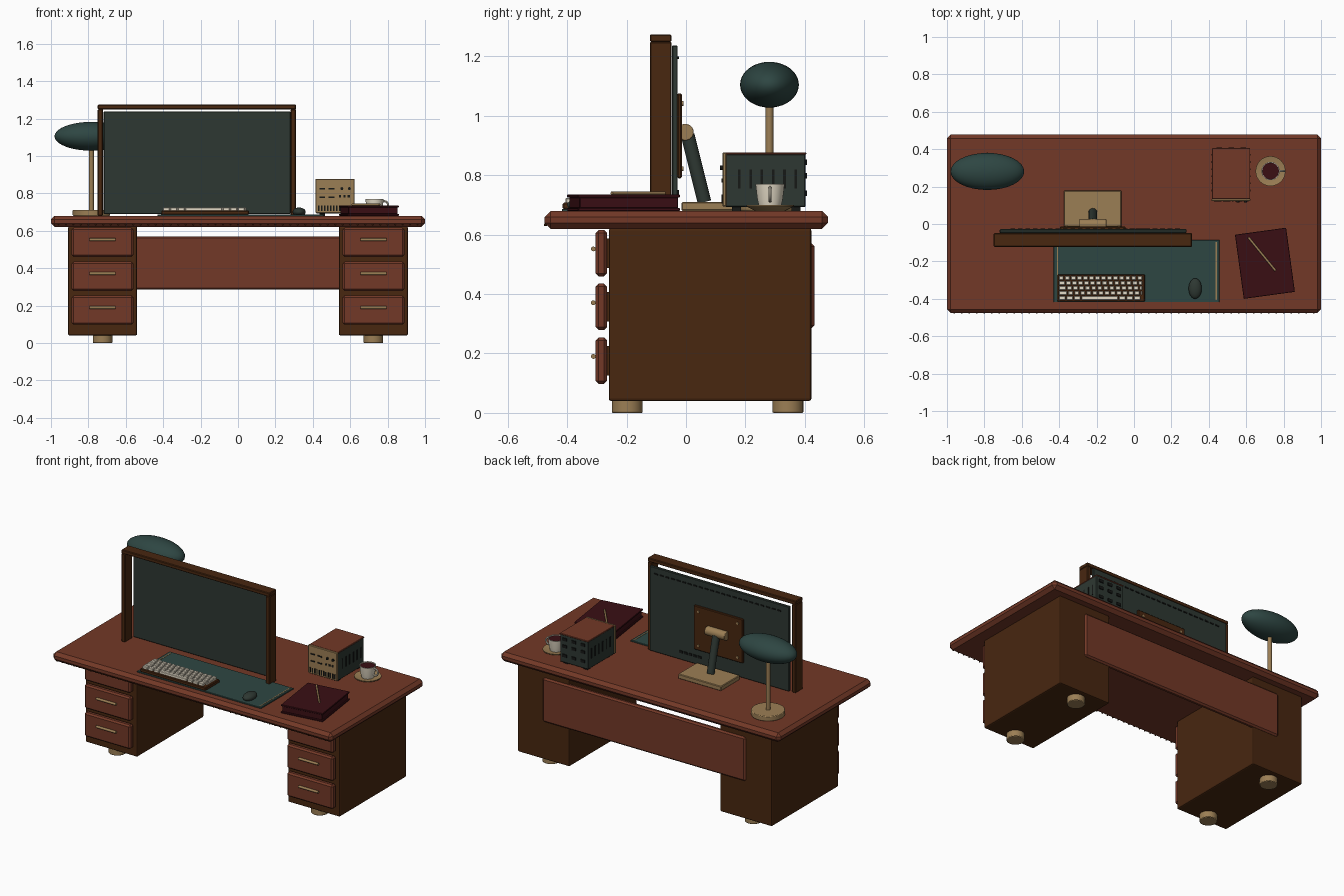
import bpy, bmesh, math
from mathutils import Matrix, Vector

if "Cube" in bpy.data.objects:
    bpy.data.objects.remove(bpy.data.objects["Cube"])


def material(name, r, g, b):
    m = bpy.data.materials.new(name)
    m.diffuse_color = (r, g, b, 1)
    m.use_nodes = True
    m.node_tree.nodes["Principled BSDF"].inputs["Base Color"].default_value = m.diffuse_color
    return m


RED = material("red wood", 0.17, 0.04, 0.02)
BROWN = material("dark wood", 0.065, 0.02, 0.005)
BRASS = material("brass", 0.33, 0.21, 0.09)
GREEN = material("grey green", 0.027, 0.039, 0.032)
TEAL = material("dark teal", 0.027, 0.061, 0.055)
CREAM = material("cream", 0.79, 0.72, 0.58)
MAROON = material("maroon", 0.042, 0.0045, 0.007)
BLACK = material("near black", 0.008, 0.009, 0.008)


def finish(name, bm, mat, bevel=0, segments=1, smooth=False):
    bmesh.ops.recalc_face_normals(bm, faces=bm.faces)
    me = bpy.data.meshes.new(name)
    bm.to_mesh(me)
    bm.free()
    me.materials.append(mat)
    ob = bpy.data.objects.new(name, me)
    bpy.context.collection.objects.link(ob)
    if bevel:
        mod = ob.modifiers.new("bevel", 'BEVEL')
        mod.width, mod.segments = bevel, segments
    if smooth:
        bpy.ops.object.select_all(action='DESELECT')
        bpy.context.view_layer.objects.active = ob
        ob.select_set(True)
        bpy.ops.object.shade_smooth_by_angle(angle=math.radians(40))
    return ob


def boxes(name, mat, ranges, bevel=0, segments=1):
    """One object from boxes given as x0, x1, y0, y1, z0, z1."""
    bm = bmesh.new()
    for x0, x1, y0, y1, z0, z1 in ranges:
        bmesh.ops.create_cube(bm, size=1, matrix=Matrix.Translation(
            ((x0 + x1) / 2, (y0 + y1) / 2, (z0 + z1) / 2)) @ Matrix.Diagonal((x1 - x0, y1 - y0, z1 - z0, 1)))
    return finish(name, bm, mat, bevel, segments)


def rods(name, mat, ends, r, sides=24, bevel=0):
    """One object from cylinders given as pairs of end points."""
    bm = bmesh.new()
    for a, b in ends:
        a, b = Vector(a), Vector(b)
        rot = (b - a).to_track_quat('Z', 'Y').to_matrix().to_4x4()
        bmesh.ops.create_cone(bm, cap_ends=True, segments=sides, radius1=r, radius2=r,
                              depth=(b - a).length, matrix=Matrix.Translation((a + b) / 2) @ rot)
    ob = finish(name, bm, mat, 0, 1, True)
    if bevel:
        mod = ob.modifiers.new("bevel", 'BEVEL')
        mod.width, mod.segments, mod.limit_method = bevel, 2, 'ANGLE'
    return ob


def ellipsoid(name, mat, centre, radii):
    bm = bmesh.new()
    bmesh.ops.create_uvsphere(bm, u_segments=32, v_segments=20, radius=1,
                              matrix=Matrix.Translation(centre) @ Matrix.Diagonal((*radii, 1)))
    return finish(name, bm, mat, smooth=True)


def lathe(name, mat, centre, profile, steps=32):
    bm = bmesh.new()
    vs = [bm.verts.new((r, 0, z)) for r, z in profile]
    es = [bm.edges.new(p) for p in zip(vs, vs[1:])]
    bmesh.ops.spin(bm, geom=vs + es, cent=(0, 0, 0), axis=(0, 0, 1), angle=math.tau, steps=steps)
    bmesh.ops.remove_doubles(bm, verts=bm.verts, dist=1e-5)
    ob = finish(name, bm, mat, smooth=True)
    ob.location = centre
    return ob


# Desk
boxes("desk_top", RED, [(-1, 1, -0.476, 0.478, 0.62, 0.68)], 0.02)
rods("edge_studs", BROWN, [((i * 0.04, -0.468, 0.633), (i * 0.04, -0.478, 0.633)) for i in range(-24, 25)], 0.004, 8)
boxes("modesty_panel", RED, [(-0.725, 0.725, 0.40, 0.433, 0.285, 0.57)], 0.01)
for side, cx in (("left", -0.724), ("right", 0.724)):
    boxes(side + "_pedestal", BROWN, [(cx - 0.185, cx + 0.185, -0.26, 0.422, 0.04, 0.622)], 0.008, 2)
    rows = (0.176, 0.357, 0.538)
    boxes(side + "_drawers", RED, [(cx - 0.165, cx + 0.165, -0.304, -0.266, z - 0.078, z + 0.078) for z in rows], 0.01)
    boxes(side + "_drawer_runners", BROWN, [(cx - 0.14, cx + 0.14, -0.28, -0.25, z - 0.05, z + 0.05) for z in rows])
    rods(side + "_handles", BRASS, [((cx - 0.07, -0.312, z + 0.014), (cx + 0.07, -0.312, z + 0.014)) for z in rows], 0.008, 16)
    rods(side + "_feet", BRASS, [((cx, y, 0), (cx, y, 0.045)) for y in (-0.198, 0.343)], 0.052, 24, 0.004)

# Monitor: three-sided wooden surround with the screen just behind it
boxes("monitor_surround", BROWN, [(-0.75, -0.722, -0.122, -0.049, 0.68, 1.25),
                                  (0.282, 0.31, -0.122, -0.049, 0.68, 1.25),
                                  (-0.75, 0.31, -0.122, -0.049, 1.249, 1.274)], 0.004)
boxes("screen", GREEN, [(-0.718, 0.28, -0.047, -0.028, 0.69, 1.237)], 0.003)
boxes("screen_vents", BLACK, [(-0.66 + i * 0.04, -0.635 + i * 0.04, -0.03, -0.023, 1.192, 1.2) for i in range(23)])
boxes("screen_ports", BLACK, [(-0.09 + i * 0.033, -0.067 + i * 0.033, -0.03, -0.023, 0.735, 0.75) for i in range(5)])
boxes("mount_plate", BROWN, [(-0.395, -0.045, -0.03, -0.014, 0.79, 1.075)], 0.004)
rods("mount_screws", BRASS, [((-0.22 + sx * 0.14, -0.02, 0.932 + sz * 0.11), (-0.22 + sx * 0.14, -0.009, 0.932 + sz * 0.11))
                             for sx in (-1, 1) for sz in (-1, 1)], 0.008, 12)
rods("mount_hinge", BRASS, [((-0.292, -0.002, 0.945), (-0.148, -0.002, 0.945))], 0.028, 24, 0.003)
rods("monitor_arm", GREEN, [((-0.22, 0.006, 0.935), (-0.22, 0.062, 0.71))], 0.023)
boxes("monitor_base", BRASS, [(-0.375, -0.067, -0.015, 0.178, 0.68, 0.71)], 0.004)

# Desk mat, keyboard and mouse
boxes("desk_mat", TEAL, [(-0.43, 0.457, -0.418, -0.085, 0.678, 0.687)], 0.002)
boxes("mat_stripes", BRASS, [(x - 0.003, x + 0.003, -0.405, -0.095, 0.685, 0.6885) for x in (-0.41, 0.44)])
boxes("keyboard_body", BROWN, [(-0.41, 0.058, -0.415, -0.27, 0.686, 0.708)], 0.004)
keys = []
for row in range(5):
    y = -0.395 + row * 0.0265
    if row == 0:
        keys += [(-0.40 + i * 0.04, -0.366 + i * 0.04, y - 0.011, y + 0.011, 0.705, 0.724) for i in (0, 1, 2, 8, 9, 10)]
        keys.append((-0.28, -0.086, y - 0.011, y + 0.011, 0.705, 0.724))
    else:
        off = (0, 0.018, 0.012, 0.006, 0)[row]
        first = -0.402
        for i in range(14):
            last = -0.402 + (i + 1) * 0.0323 + (off if i < 13 else 0)
            keys.append((first, last - 0.006, y - 0.011, y + 0.011, 0.705, 0.724))
            first = last
boxes("keys", CREAM, keys, 0.003)
ellipsoid("mouse", GREEN, (0.327, -0.345, 0.7), (0.035, 0.055, 0.024))

# Book stack with pen
book = boxes("book", MAROON, [(-0.138, 0.138, -0.173, 0.173, 0.68, 0.69),
                              (-0.132, 0.132, -0.167, 0.167, 0.689, 0.726),
                              (-0.138, 0.138, -0.173, 0.173, 0.725, 0.735)], 0.002)
book.location = (0.70, -0.21, 0)
book.rotation_euler.z = math.radians(7.8)
rods("pen", BRASS, [((0.612, -0.072, 0.74), (0.757, -0.25, 0.74))], 0.006, 12)

# Lamp
LX, LY = -0.784, 0.281
rods("lamp_base", BRASS, [((LX, LY, 0.68), (LX, LY, 0.712))], 0.1, 40, 0.004)
rods("lamp_pole", BRASS, [((LX, LY, 0.70), (LX, LY, 1.06))], 0.013, 16)
ellipsoid("lamp_shade", TEAL, (LX, LY, 1.105), (0.197, 0.099, 0.077))

# Small desktop unit
boxes("unit_body", GREEN, [(0.418, 0.62, 0.133, 0.402, 0.693, 0.872)], 0.003)
boxes("unit_front", BRASS, [(0.414, 0.623, 0.123, 0.136, 0.695, 0.877)], 0.003)
boxes("unit_lid", RED, [(0.417, 0.621, 0.134, 0.405, 0.869, 0.877)], 0.002)
boxes("unit_feet", BLACK, [(x - 0.015, x + 0.015, y - 0.015, y + 0.015, 0.68, 0.695) for x in (0.45, 0.59) for y in (0.17, 0.37)])
boxes("unit_front_slots", BLACK,
      [(0.428 + i * 0.016, 0.436 + i * 0.016, 0.12, 0.126, 0.705, 0.735) for i in range(12)]
      + [(x, x + 0.03, 0.12, 0.126, z, z + 0.008) for x in (0.435, 0.485) for z in (0.775, 0.82)]
      + [(x, x + 0.012, 0.12, 0.126, 0.778, 0.79) for x in (0.54, 0.563, 0.586)])
rods("unit_knobs", BLACK, [((x, 0.115, 0.825), (x, 0.126, 0.825)) for x in (0.555, 0.595)], 0.008, 16)
boxes("unit_side_slots", BLACK, [(x - 0.003, x + 0.003, 0.175 + i * 0.038, 0.184 + i * 0.038, 0.755, 0.82)
                                 for i in range(6) for x in (0.418, 0.62)])
boxes("unit_ports", BLACK, [(x, x + 0.03, 0.4, 0.408, z, z + 0.018) for x in (0.44, 0.505, 0.57) for z in (0.73, 0.79, 0.835)])

# Cup, saucer and coffee
CUP = (0.73, 0.283, 0)
lathe("saucer", BRASS, CUP, [(0, 0.68), (0.05, 0.68), (0.08, 0.695), (0.08, 0.7), (0.05, 0.693), (0, 0.693)])
lathe("cup", CREAM, CUP, [(0, 0.692), (0.036, 0.692), (0.043, 0.72), (0.049, 0.77), (0.045, 0.77), (0.04, 0.72), (0, 0.70)])
lathe("coffee", MAROON, CUP, [(0, 0.764), (0.0445, 0.764), (0.0435, 0.757), (0, 0.757)])
bpy.ops.mesh.primitive_torus_add(major_segments=24, minor_segments=10, major_radius=0.022, minor_radius=0.0055,
                                 location=(0.781, 0.283, 0.736), rotation=(math.pi / 2, 0, 0))
handle = bpy.context.object
handle.name = "cup_handle"
handle.data.materials.append(CREAM)
bpy.ops.object.shade_smooth_by_angle()
